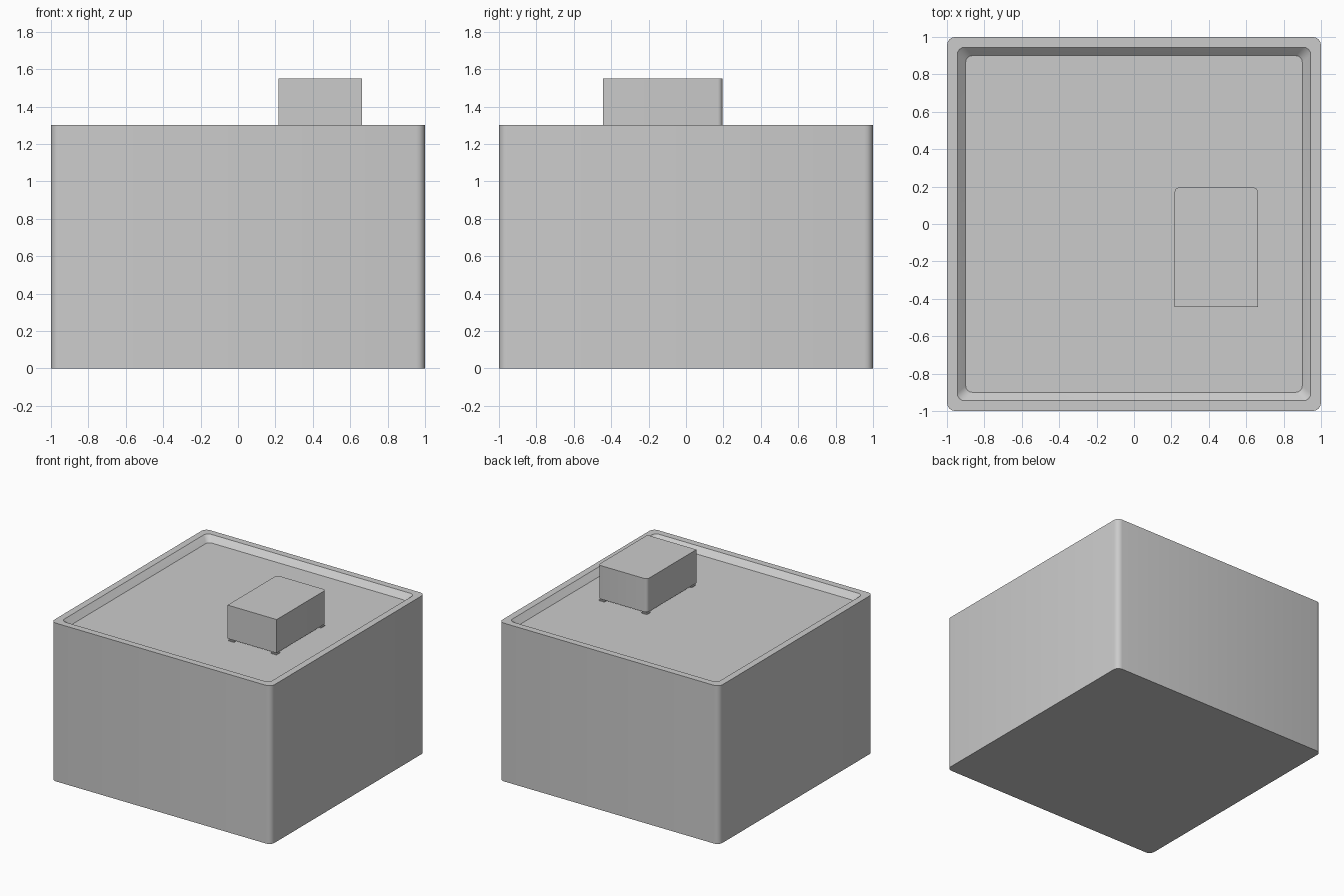
import bpy, bmesh, math

if "Cube" in bpy.data.objects:
    bpy.data.objects.remove(bpy.data.objects["Cube"])


def rounded_rect(hx, hy, radii, seg=4):
    """Counter-clockwise outline; radii for the +x+y, -x+y, -x-y, +x-y corners."""
    pts = []
    for i, (sx, sy) in enumerate(((1, 1), (-1, 1), (-1, -1), (1, -1))):
        r = radii[i]
        if r == 0:
            pts.append((sx * hx, sy * hy))
            continue
        for k in range(seg + 1):
            a = math.pi / 2 * (i + k / seg)
            pts.append((sx * (hx - r) + r * math.cos(a), sy * (hy - r) + r * math.sin(a)))
    return pts


def loft(name, rings, loc=(0, 0, 0), cap_bottom=True, cap_top=True):
    """Skin a stack of (outline, z) rings."""
    bm = bmesh.new()
    loops = [[bm.verts.new((x, y, z)) for x, y in outline] for outline, z in rings]
    for lo, hi in zip(loops, loops[1:]):
        n = len(lo)
        for i in range(n):
            j = (i + 1) % n
            bm.faces.new((lo[i], lo[j], hi[j], hi[i]))
    if cap_bottom:
        bm.faces.new(loops[0][::-1])
    if cap_top:
        bm.faces.new(loops[-1])
    me = bpy.data.meshes.new(name)
    bm.to_mesh(me)
    bm.free()
    ob = bpy.data.objects.new(name, me)
    ob.location = loc
    bpy.context.collection.objects.link(ob)
    bpy.ops.object.select_all(action='DESELECT')
    ob.select_set(True)
    bpy.context.view_layer.objects.active = ob
    bpy.ops.object.shade_smooth_by_angle(angle=math.radians(35))
    return ob


def square(h, r):
    return rounded_rect(h, h, (r,) * 4)


ROOF = 1.255
LEG_TOP = 1.275

# Walls with raised rim, sloping inward to the roof
loft("building_walls", [
    (square(1.0, 0.045), 0.0),
    (square(1.0, 0.045), 1.3),
    (square(0.945, 0.04), 1.3),
    (square(0.9, 0.035), ROOF),
], cap_top=False)

# Flat roof panel inside the rim
bm = bmesh.new()
bm.faces.new([bm.verts.new((x, y, ROOF)) for x, y in square(0.9, 0.035)])
mesh = bpy.data.meshes.new("roof_panel")
bm.to_mesh(mesh)
bm.free()
bpy.context.collection.objects.link(bpy.data.objects.new("roof_panel", mesh))

# Rooftop unit, rounded on its two rear corners
CX, CY, HX, HY = 0.44, -0.125, 0.223, 0.32
outline = rounded_rect(HX, HY, (0.025, 0.025, 0, 0))
loft("rooftop_unit", [(outline, LEG_TOP), (outline, 1.55)], (CX, CY, 0))

# Four small feet with flat pads
for sx, side in ((-1, "left"), (1, "right")):
    for sy, end in ((-1, "front"), (1, "back")):
        pos = (CX + sx * (HX - 0.03), CY + sy * (HY - 0.03), 0)
        leg = rounded_rect(0.014, 0.014, (0,) * 4)
        pad = rounded_rect(0.024, 0.024, (0,) * 4)
        loft(f"foot_{end}_{side}", [(pad, ROOF), (pad, ROOF + 0.008),
                                    (leg, ROOF + 0.008), (leg, LEG_TOP)], pos)
